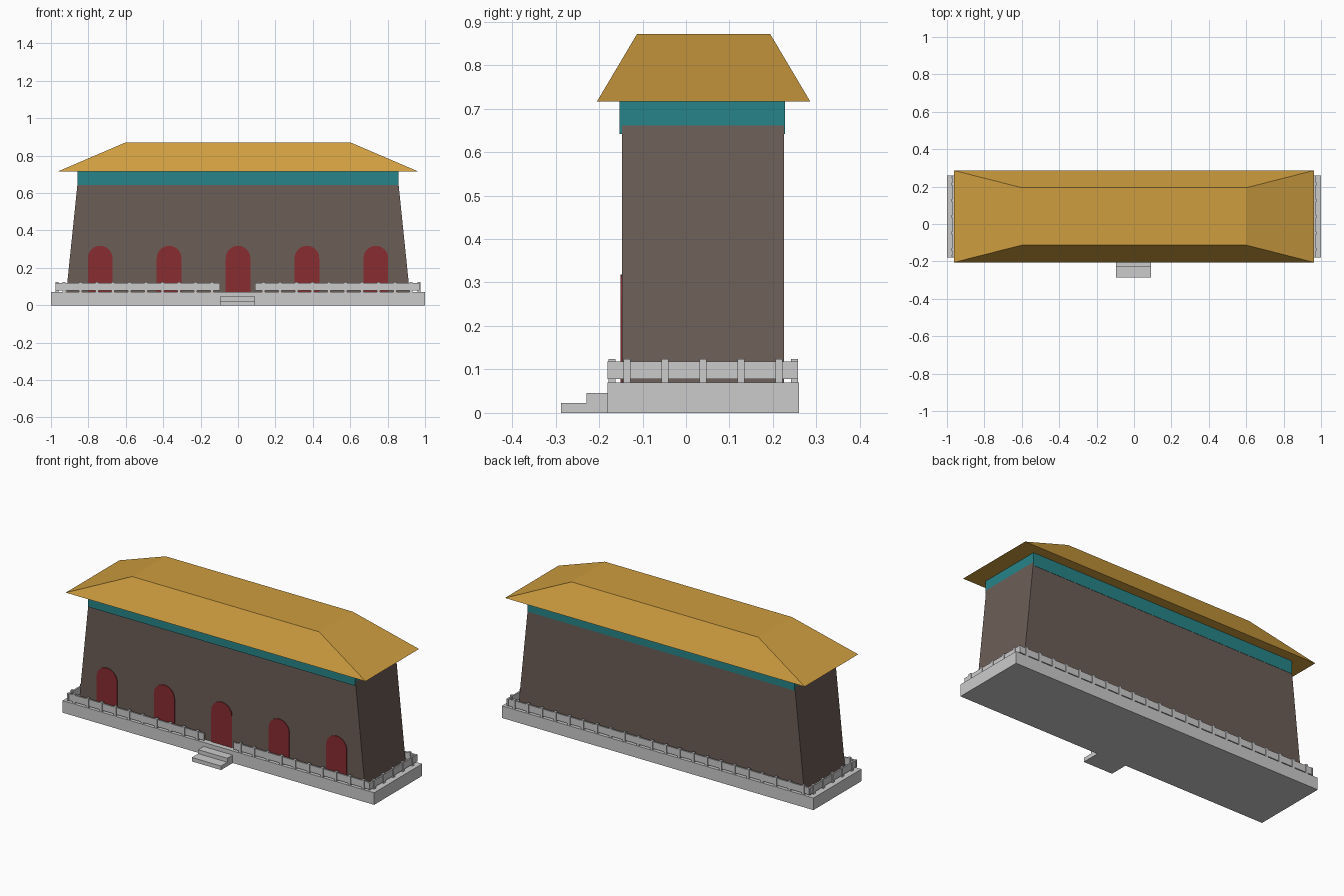
import bpy, bmesh, math

if "Cube" in bpy.data.objects:
    bpy.data.objects.remove(bpy.data.objects["Cube"])

def mat(name, col):
    m = bpy.data.materials.new(name)
    m.diffuse_color = (*col, 1)
    m.use_nodes = True
    m.node_tree.nodes["Principled BSDF"].inputs["Base Color"].default_value = m.diffuse_color
    return m

WALL = mat("brown_wall", (0.15, 0.11, 0.095))
TEAL = mat("teal_band", (0.02, 0.23, 0.25))
GOLD = mat("gold_roof", (0.62, 0.34, 0.05))
RED = mat("red_door", (0.25, 0.025, 0.03))

def finish(name, bm, m=None):
    bmesh.ops.recalc_face_normals(bm, faces=bm.faces[:])
    me = bpy.data.meshes.new(name)
    bm.to_mesh(me)
    bm.free()
    ob = bpy.data.objects.new(name, me)
    bpy.context.collection.objects.link(ob)
    if m:
        me.materials.append(m)
    return ob

def add_frustum(bm, lo, hi, z0, z1):
    """lo / hi = (x0, x1, y0, y1) rectangles at the bottom and top."""
    rings = []
    for (x0, x1, y0, y1), z in ((lo, z0), (hi, z1)):
        rings.append([bm.verts.new((x, y, z)) for x, y in
                      ((x0, y0), (x1, y0), (x1, y1), (x0, y1))])
    a, b = rings
    bm.faces.new(a[::-1])
    bm.faces.new(b)
    for i in range(4):
        j = (i + 1) % 4
        bm.faces.new((a[i], a[j], b[j], b[i]))

def frustum(name, lo, hi, z0, z1, m=None):
    bm = bmesh.new()
    add_frustum(bm, lo, hi, z0, z1)
    return finish(name, bm, m)

def box(name, r, z0, z1, m=None):
    return frustum(name, r, r, z0, z1, m)

# Platform and entrance steps
box("platform", (-1, 1, -0.18, 0.26), 0, 0.07)
box("lower_step", (-0.095, 0.092, -0.287, -0.18), 0, 0.023)
box("upper_step", (-0.095, 0.092, -0.229, -0.18), 0.023, 0.046)

# Tapered walls, band under the eaves, and roof
frustum("walls", (-0.918, 0.918, -0.147, 0.226),
        (-0.853, 0.853, -0.147, 0.226), 0.07, 0.70, WALL)
box("eaves_band", (-0.857, 0.857, -0.153, 0.2275), 0.642, 0.716, TEAL)
frustum("roof", (-0.962, 0.962, -0.205, 0.286),
        (-0.6, 0.6, -0.113, 0.194), 0.716, 0.871, GOLD)

# Arched doors
def door(x, r=0.066, z0=0.07, top=0.318, seg=12):
    pts = [(x - r, z0), (x + r, z0)]
    for i in range(seg + 1):
        a = math.pi * i / seg
        pts.append((x + r * math.cos(a), top - r + r * math.sin(a)))
    bm = bmesh.new()
    f = bm.faces.new([bm.verts.new((px, -0.151, pz)) for px, pz in pts])
    g = bmesh.ops.extrude_face_region(bm, geom=[f])
    vs = [v for v in g["geom"] if isinstance(v, bmesh.types.BMVert)]
    bmesh.ops.translate(bm, verts=vs, vec=(0, 0.015, 0))
    finish("arched_door", bm, RED)

for i in range(-2, 3):
    door(i * 0.3685)

# Balustrades: a raised panel with a post in the middle of every bay
def balustrade(name, start, end, bays, fixed, along_x=True):
    bm = bmesh.new()

    def piece(a0, a1, half, z0, z1):
        r = (a0, a1, fixed - half, fixed + half)
        if not along_x:
            r = r[2:] + r[:2]
        add_frustum(bm, r, r, z0, z1)

    piece(start, end, 0.0045, 0.078, 0.118)
    step = (end - start) / bays
    for i in range(bays):
        c = start + (i + 0.5) * step
        piece(c - 0.008, c + 0.008, 0.008, 0.07, 0.124)
    return finish(name, bm)

balustrade("front_left_balustrade", -0.975, -0.095, 10, -0.17)
balustrade("front_right_balustrade", 0.092, 0.97, 10, -0.17)
balustrade("back_balustrade", -0.975, 0.97, 22, 0.25)
for s in (-1, 1):
    balustrade("side_balustrade", -0.18, 0.258, 5, s * 0.967, False)
